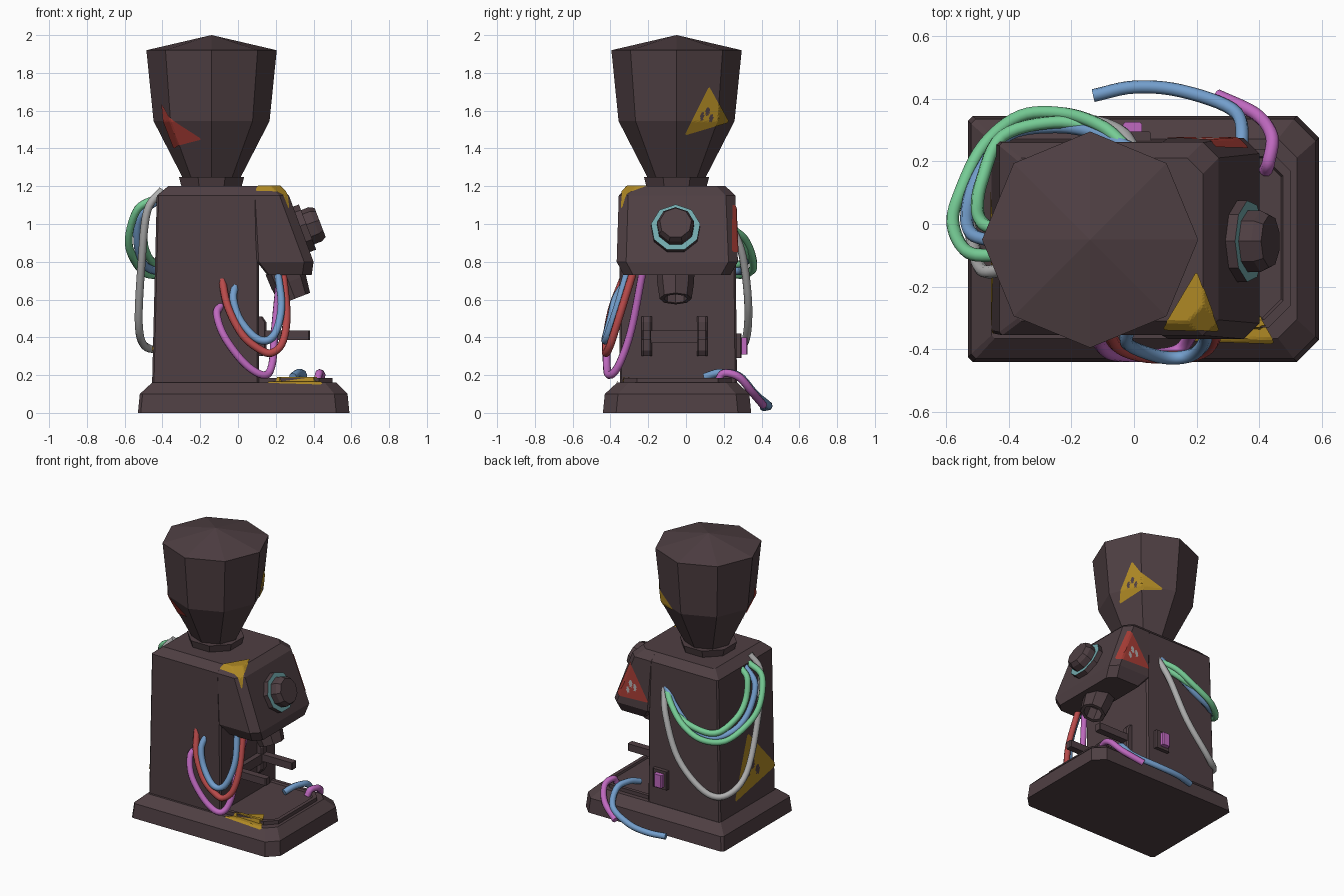
import bpy, bmesh, math
from mathutils import Vector
from mathutils.bvhtree import BVHTree

if "Cube" in bpy.data.objects:
    bpy.data.objects.remove(bpy.data.objects["Cube"])


def material(name, r, g, b):
    m = bpy.data.materials.new(name)
    m.diffuse_color = (r, g, b, 1)
    m.use_nodes = True
    m.node_tree.nodes["Principled BSDF"].inputs["Base Color"].default_value = m.diffuse_color
    return m


BODY = material("dark brown", 0.078, 0.05, 0.056)
TEAL = material("teal", 0.17, 0.4, 0.42)
GREEN = material("green cable", 0.18, 0.6, 0.3)
BLUE = material("blue cable", 0.17, 0.34, 0.6)
RED = material("red cable", 0.49, 0.07, 0.07)
PURPLE = material("purple", 0.52, 0.14, 0.52)
GREY = material("light grey", 0.43, 0.43, 0.43)
YELLOW = material("sticker yellow", 0.43, 0.25, 0.018)
RUST = material("sticker red", 0.38, 0.045, 0.035)


def finish(name, bm, *mats, normals=True):
    if normals:
        bmesh.ops.recalc_face_normals(bm, faces=bm.faces)
    me = bpy.data.meshes.new(name)
    bm.to_mesh(me)
    bm.free()
    for m in mats:
        me.materials.append(m)
    ob = bpy.data.objects.new(name, me)
    bpy.context.collection.objects.link(ob)
    return ob


def bridge(bm, rings, caps=True):
    rings = [[bm.verts.new(p) for p in r] for r in rings]
    n = len(rings[0])
    for a, b in zip(rings, rings[1:]):
        for i in range(n):
            bm.faces.new((a[i], a[(i + 1) % n], b[(i + 1) % n], b[i]))
    if caps:
        bm.faces.new(rings[0][::-1])
        bm.faces.new(rings[-1])


def section(x0, x1, y0, y1, z, cl=0.01, cr=0.01):
    """Rectangle with cut corners: cl on the left end, cr on the right end."""
    return [(x0 + cl, y0, z), (x1 - cr, y0, z), (x1, y0 + cr, z), (x1, y1 - cr, z),
            (x1 - cr, y1, z), (x0 + cl, y1, z), (x0, y1 - cl, z), (x0, y0 + cl, z)]


def loft(name, *stacks, mat=BODY):
    bm = bmesh.new()
    for s in stacks:
        bridge(bm, [section(*a) for a in s])
    return finish(name, bm, mat)


def box(name, x0, x1, y0, y1, z0, z1, mat=BODY, c=0.006):
    return loft(name, [(x0, x1, y0, y1, z0, c, c), (x0, x1, y0, y1, z1, c, c)], mat=mat)


def lathe(name, origin, axis, up, profile, n, *mats):
    """Turn (distance along axis, radius) pairs into an n-sided solid."""
    a, u = Vector(axis).normalized(), Vector(up).normalized()
    v, o = a.cross(u), Vector(origin)
    bm = bmesh.new()
    bridge(bm, [[o + a * d + (u * math.cos(t) + v * math.sin(t)) * r
                 for t in (2 * math.pi * i / n for i in range(n))] for d, r in profile])
    return finish(name, bm, *mats)


def cable(name, mat, pts, r=0.021):
    """Round cable through the given points."""
    p = [Vector(q) for q in pts]
    p = [2 * p[0] - p[1]] + p + [2 * p[-1] - p[-2]]
    path = []
    for a, b, c, d in zip(p, p[1:], p[2:], p[3:]):
        for k in range(6):
            t = k / 6
            path.append(0.5 * (2 * b + (c - a) * t + (2 * a - 5 * b + 4 * c - d) * t * t
                               + (3 * b - a - 3 * c + d) * t ** 3))
    path.append(p[-2])
    cu = bpy.data.curves.new(name, 'CURVE')
    cu.dimensions = '3D'
    cu.bevel_depth, cu.bevel_resolution, cu.use_fill_caps = r, 2, True
    sp = cu.splines.new('POLY')
    sp.points.add(len(path) - 1)
    for q, w in zip(sp.points, path):
        q.co = (*w, 1)
    cu.materials.append(mat)
    ob = bpy.data.objects.new(name, cu)
    bpy.context.collection.objects.link(ob)
    bpy.ops.object.select_all(action='DESELECT')
    ob.select_set(True)
    bpy.context.view_layer.objects.active = ob
    bpy.ops.object.convert(target='MESH')


def sticker(name, targets, direction, corners, mat, spot, n=26):
    """Thin triangular sticker, projected along direction onto the targets."""
    d = Vector(direction).normalized()
    trees = []
    for t in targets:
        trees.append(BVHTree.FromPolygons([v.co for v in t.data.vertices],
                                          [f.vertices[:] for f in t.data.polygons]))
    A, B, C = (Vector(c) for c in corners)
    bm = bmesh.new()
    grid = {}
    for i in range(n + 1):
        for j in range(n + 1 - i):
            q = A + (B - A) * i / n + (C - A) * j / n
            hits = [h for h in (t.ray_cast(q - d * 2, d) for t in trees) if h[0]]
            if hits:
                h = min(hits, key=lambda k: k[3])
                nor = h[1] if h[1].dot(d) < 0 else -h[1]
                grid[i, j] = bm.verts.new(h[0] + nor * 0.005)
    spots = [(0.30, 0.30), (0.46, 0.22), (0.30, 0.48)]
    for i in range(n):
        for j in range(n - i):
            for tri in (((i, j), (i + 1, j), (i, j + 1)),
                        ((i + 1, j), (i + 1, j + 1), (i, j + 1))):
                # leave off the three sharp corners
                cut = any(max(k[0], k[1], n - k[0] - k[1]) > n - 1 for k in tri)
                if cut or not all(k in grid for k in tri):
                    continue
                vs = [grid[k] for k in tri]
                if max((a.co - b.co).length for a in vs for b in vs) > 0.06:
                    continue
                f = bm.faces.new(vs)
                f.normal_update()
                if f.normal.dot(d) > 0:
                    f.normal_flip()
                u, w = sum(k[0] for k in tri) / 3 / n, sum(k[1] for k in tri) / 3 / n
                f.material_index = int(any(math.hypot(u - s, w - t) < 0.065 for s, t in spots))
    finish(name, bm, mat, spot, normals=False)


# base and raised tray
base = loft("base", [(-0.53, 0.59, -0.44, 0.345, 0, 0.015, 0.07),
                     (-0.52, 0.58, -0.43, 0.335, 0.1, 0.015, 0.07),
                     (-0.455, 0.52, -0.365, 0.272, 0.16, 0.01, 0.06)])
tray = loft("tray", [(0.05, 0.5, -0.33, 0.24, 0.15, 0.01, 0.07),
                     (0.05, 0.5, -0.33, 0.24, 0.185, 0.01, 0.07),
                     (0.07, 0.475, -0.305, 0.215, 0.185, 0.01, 0.06),
                     (0.07, 0.47, -0.3, 0.21, 0.172, 0.01, 0.06)])

# column with overhanging head
body = loft("body",
            [(-0.455, 0.11, -0.35, 0.27, 0.15), (-0.43, 0.11, -0.355, 0.26, 1.15),
             (-0.37, 0.11, -0.31, 0.21, 1.2)],
            [(0.155, 0.39, -0.33, 0.235, 0.73, 0.01, 0.05),
             (0.1, 0.4, -0.367, 0.275, 0.8, 0.01, 0.05),
             (0.08, 0.27, -0.356, 0.261, 1.15, 0.01, 0.05),
             (0.08, 0.22, -0.31, 0.21, 1.2, 0.01, 0.05)])

# hopper with neck
centre = (-0.14, -0.05, 0)
lathe("neck", centre, (0, 0, 1), (math.cos(math.pi / 8), math.sin(math.pi / 8), 0),
      [(1.19, 0.17), (1.25, 0.187)], 8, BODY)
hopper = lathe("hopper", centre, (0, 0, 1), (1, 0, 0),
               [(1.22, 0.14), (1.545, 0.307), (1.92, 0.345), (2.0, 0.001)], 8, BODY)

# knob on the sloping face; the collar's front is teal
axis, slope = (0.934, 0, 0.357), (-0.357, 0, 0.934)
collar = lathe("knob_collar", (0.335, -0.055, 0.967), axis, slope,
               [(-0.02, 0.132), (0.037, 0.132)], 9, BODY, TEAL)
for f in collar.data.polygons:
    f.material_index = int(f.normal.dot(Vector(axis)) > 0.9)
lathe("knob", (0.335, -0.055, 0.967), axis, slope,
      [(0.03, 0.1), (0.08, 0.1), (0.108, 0.085)], 9, BODY)

# hollow spout under the head
lathe("spout", (0.25, -0.055, 0.74), (0.36, 0, -0.93), (0.93, 0, 0.36),
      [(-0.03, 0.1), (0.05, 0.098), (0.145, 0.085), (0.145, 0.062), (0.05, 0.062)], 8, BODY)

# holder fork
for i, y in enumerate((-0.208, 0.085)):
    loft(f"fork_bracket_{i}", [(0.1, 0.13, y - 0.028, y + 0.028, 0.3),
                               (0.1, 0.15, y - 0.028, y + 0.028, 0.33),
                               (0.1, 0.15, y - 0.028, y + 0.028, 0.48),
                               (0.1, 0.13, y - 0.028, y + 0.028, 0.51)])
    box(f"fork_prong_{i}", 0.1, 0.38, y - 0.024, y + 0.024, 0.385, 0.435)
box("fork_crossbar", 0.1, 0.145, -0.2, 0.08, 0.37, 0.435)

# rear switch
box("switch_frame", -0.055, 0.055, 0.25, 0.295, 0.29, 0.42)
box("switch_rocker", -0.035, 0.025, 0.28, 0.325, 0.31, 0.4, PURPLE)

# cables hanging on the front side
cable("front_red_cable", RED, [
    (-0.085, -0.335, 0.705), (-0.053, -0.39, 0.56), (0.026, -0.42, 0.41), (0.126, -0.425, 0.33),
    (0.184, -0.42, 0.32), (0.237, -0.395, 0.377), (0.258, -0.35, 0.52), (0.237, -0.28, 0.745)])
cable("front_blue_cable", BLUE, [
    (-0.016, -0.335, 0.67), (-0.025, -0.375, 0.6), (0.01, -0.4, 0.493), (0.09, -0.425, 0.4),
    (0.158, -0.425, 0.385), (0.205, -0.405, 0.44), (0.23, -0.36, 0.573), (0.21, -0.31, 0.745)])
cable("front_purple_cable", PURPLE, [
    (-0.09, -0.335, 0.57), (-0.112, -0.375, 0.52), (-0.07, -0.415, 0.4), (0.037, -0.42, 0.26),
    (0.137, -0.405, 0.2), (0.18, -0.355, 0.255), (0.195, -0.29, 0.44), (0.225, -0.23, 0.745)])

# cables looping round the rear corner
cable("rear_green_cable_outer", GREEN, [
    (-0.02, 0.24, 0.98), (-0.1, 0.31, 0.92), (-0.22, 0.352, 0.82), (-0.36, 0.345, 0.75),
    (-0.48, 0.25, 0.735), (-0.555, 0.1, 0.82), (-0.578, 0, 0.93), (-0.53, -0.09, 1.08),
    (-0.42, -0.1, 1.14)])
cable("rear_green_cable_inner", GREEN, [
    (-0.03, 0.24, 0.95), (-0.12, 0.3, 0.88), (-0.25, 0.325, 0.82), (-0.42, 0.28, 0.785),
    (-0.485, 0.14, 0.85), (-0.5, 0.05, 0.95), (-0.48, 0, 1.08), (-0.42, -0.02, 1.13)])
cable("rear_blue_cable", BLUE, [
    (-0.01, 0.24, 1.0), (-0.12, 0.29, 0.9), (-0.25, 0.31, 0.8), (-0.4, 0.285, 0.75),
    (-0.49, 0.17, 0.78), (-0.53, 0.06, 0.88), (-0.52, -0.03, 1.04), (-0.42, -0.06, 1.13)])
cable("rear_grey_cable", GREY, [
    (0.0, 0.24, 0.99), (-0.05, 0.3, 0.83), (-0.17, 0.33, 0.56), (-0.36, 0.31, 0.37),
    (-0.48, 0.23, 0.345), (-0.525, 0.07, 0.46), (-0.51, -0.08, 0.8), (-0.48, -0.15, 1.07),
    (-0.4, -0.14, 1.18)])

# loose cables running off the tray
cable("tray_blue_cable", BLUE, [
    (0.29, 0.1, 0.19), (0.32, 0.18, 0.212), (0.345, 0.28, 0.195), (0.315, 0.365, 0.1),
    (0.15, 0.425, 0.05), (0, 0.437, 0.035), (-0.13, 0.41, 0.03)])
cable("tray_purple_cable", PURPLE, [
    (0.42, 0.17, 0.17), (0.43, 0.2, 0.21), (0.44, 0.28, 0.19), (0.39, 0.35, 0.11),
    (0.265, 0.41, 0.04)])

# worn triangular stickers
sticker("hopper_yellow_sticker", [hopper], (-1, 0, 0),
        [(0, 0.12, 1.73), (0, -0.01, 1.47), (0, 0.225, 1.54)], YELLOW, BODY)
sticker("hopper_red_sticker", [hopper], (1, 1, 0),
        [(-0.44, -0.22, 1.64), (-0.28, -0.38, 1.45), (-0.43, -0.23, 1.4)], RUST, RUST)
sticker("head_yellow_sticker", [body], (0, 0, -1),
        [(0.2, -0.15, 1.2), (0.27, -0.34, 1.2), (0.09, -0.335, 1.2)], YELLOW, YELLOW)
sticker("head_red_sticker", [body], (0, -1, 0),
        [(0.255, 0, 1.11), (0.1, 0, 0.86), (0.365, 0, 0.85)], RUST, GREY)
sticker("column_yellow_sticker", [body], (1, 0, 0),
        [(0, -0.05, 0.67), (0, 0.11, 0.24), (0, -0.36, 0.33)], YELLOW, BODY)
sticker("base_yellow_sticker", [base, tray], (0, 0, -1),
        [(0.15, -0.37, 0), (0.45, -0.38, 0), (0.36, -0.22, 0)], YELLOW, YELLOW)
